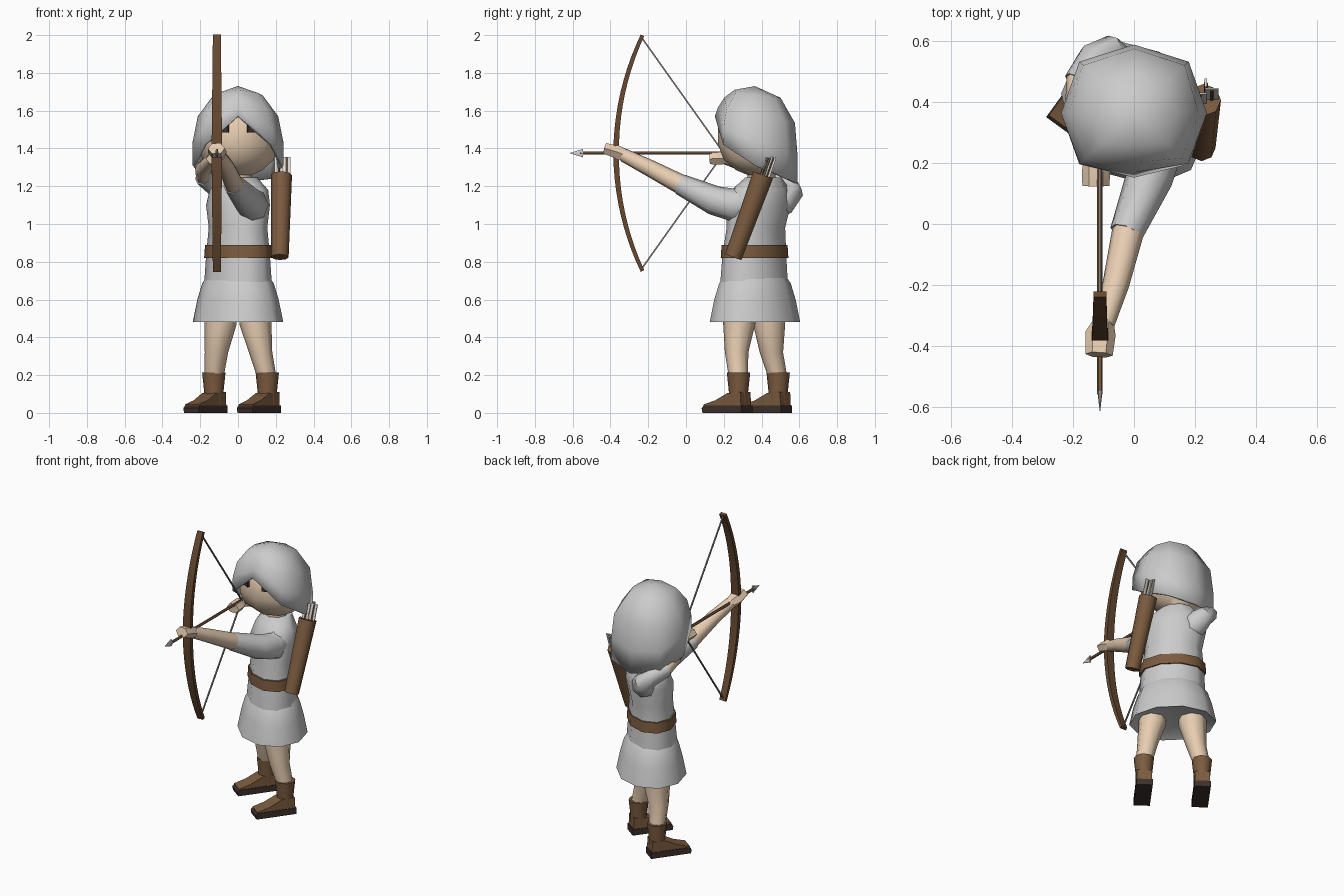
import bpy, math
from mathutils import Vector

if "Cube" in bpy.data.objects:
    bpy.data.objects.remove(bpy.data.objects["Cube"])

def mat(name, c):
    m = bpy.data.materials.new(name)
    m.diffuse_color = (*c, 1)
    m.use_nodes = True
    m.node_tree.nodes["Principled BSDF"].inputs["Base Color"].default_value = m.diffuse_color
    return m

SKIN = mat("skin", (0.80, 0.61, 0.44))
LEATHER = mat("leather", (0.20, 0.105, 0.05))
WOOD = mat("wood", (0.13, 0.065, 0.03))
DARK = mat("dark", (0.045, 0.03, 0.025))
STRING = mat("string", (0.25, 0.22, 0.2))
FEATHER = mat("feather", (0.72, 0.69, 0.64))

def make(name, verts, faces, m=None, angle=50):
    me = bpy.data.meshes.new(name)
    me.from_pydata(verts, [], faces)
    me.validate()
    me.shade_smooth()
    me.set_sharp_from_angle(angle=math.radians(angle))
    if m:
        me.materials.append(m)
    ob = bpy.data.objects.new(name, me)
    bpy.context.collection.objects.link(ob)
    return ob

def loft(name, rings, n=8, m=None, flat=False, turn=0, angle=50):
    """Rings (x, y, z, rx[, ry]) joined; flat keeps them horizontal, turned about z."""
    P = [Vector(r[:3]) for r in rings]
    phase, grow = (math.pi / 4, math.sqrt(2)) if n == 4 else (0, 1)
    verts = []
    for i, r in enumerate(rings):
        t = Vector((0, 0, 1)) if flat else (P[min(i + 1, len(P) - 1)] - P[max(i - 1, 0)]).normalized()
        u = Vector((math.cos(turn), math.sin(turn), 0))
        u = (u - t * t.dot(u)).normalized()
        v = t.cross(u)
        for k in range(n):
            a = 2 * math.pi * k / n + phase
            verts.append(P[i] + (u * (r[3] * math.cos(a)) + v * (r[-1] * math.sin(a))) * grow)
    faces = [(i * n + k, i * n + (k + 1) % n, (i + 1) * n + (k + 1) % n, (i + 1) * n + k)
             for i in range(len(rings) - 1) for k in range(n)]
    faces += [tuple(range(n))[::-1], tuple(range((len(rings) - 1) * n, len(rings) * n))]
    return make(name, verts, faces, m, angle)

def prism(name, profile, w, loc, turn, m):
    """Side profile (forward, up) extruded to half width w, facing -y turned about z."""
    f = Vector((-math.sin(turn), -math.cos(turn), 0))
    s = Vector((math.cos(turn), -math.sin(turn), 0))
    n = len(profile)
    verts = [Vector(loc) + f * a + s * (side * w) + Vector((0, 0, b))
             for side in (1, -1) for a, b in profile]
    faces = [tuple(range(n))[::-1], tuple(range(n, 2 * n))]
    faces += [(k, (k + 1) % n, n + (k + 1) % n, n + k) for k in range(n)]
    return make(name, verts, faces, m, 35)

# tunic: the body stands side-on, so its wide axis runs from front right to back left
SIDEON = math.radians(-45)
loft("skirt", [(0, .365, .505, .20, .155), (0, .365, .48, .265, .212), (0, .365, .60, .24, .188),
               (0, .365, .685, .212, .165), (0, .365, .72, .185, .145)], 10, flat=True, turn=SIDEON)
loft("tunic_body", [(0, .36, .67, .202, .155), (0, .362, .84, .193, .14), (0, .37, .98, .175, .132),
                    (0, .385, 1.10, .19, .145), (.005, .395, 1.18, .18, .125),
                    (.005, .41, 1.245, .105, .09)], 10, flat=True, turn=SIDEON)
loft("belt", [(0, .363, .82, .205, .149), (0, .363, .888, .20, .145)], 10, LEATHER, flat=True, turn=SIDEON)

# head and neck
loft("head", [(0, .40, 1.15, .07, .07), (0, .40, 1.26, .075, .075), (0, .385, 1.285, .13, .12),
              (0, .37, 1.34, .19, .17), (0, .365, 1.42, .205, .195), (0, .365, 1.53, .19, .195),
              (0, .365, 1.64, .13, .13)], 8, SKIN, flat=True)
for side in (-1, 1):
    prism("eye", [(-.018, -.02), (.012, -.02), (.012, .018), (-.018, .018)], .022,
          (side * .068, .195, 1.505), side * -.4, DARK)

# hood: columns running from the crown to a rim that drops towards the back
rim = [1.57, 1.42, 1.31, 1.24, 1.215, 1.24, 1.31, 1.42]
hv = [Vector((0, .365, 1.73))]
for f in (.88, .62, .3, 0):
    for k, zr in enumerate(rim):
        a = math.pi / 4 * k
        z = zr + (1.73 - zr) * f
        q = max(0, (z - 1.44) / .29)
        p = 2.5 if k in (0, 1, 7) else 1.95
        r = (1 - q ** p) ** (1 / p) * (1.06 if k % 2 else 1)
        hv.append(Vector((.24 * r * math.sin(a), .365 - .225 * r * math.cos(a), z)))
hf = [(0, 1 + k, 1 + (k + 1) % 8) for k in range(8)]
hf += [(1 + i * 8 + k, 9 + i * 8 + k, 9 + i * 8 + (k + 1) % 8, 1 + i * 8 + (k + 1) % 8)
       for i in range(3) for k in range(8)]
hood = make("hood", hv, hf, angle=60)
mod = hood.modifiers.new("thickness", 'SOLIDIFY')
mod.thickness, mod.offset = .015, -1

# legs, boots and soles, both turned towards the bow side
TURN = math.radians(36)
for side, (hx, hy), (ax, ay) in (("right", (-.092, .44), (-.128, .488)), ("left", (.092, .282), (.155, .278))):
    loft(side + "_leg", [(hx, hy, .52, .085), (hx, hy, .47, .085),
                         ((hx + ax) / 2 - .004, (hy + ay) / 2 - .012, .32, .062),
                         (ax, ay, .18, .05)], 8, SKIN, flat=True)
    loft(side + "_boot_shaft", [(ax, ay, .04, .05), (ax, ay, .10, .05), (ax, ay, .215, .062)],
         8, LEATHER, flat=True)
    prism(side + "_boot_foot", [(-.05, .02), (.19, .02), (.195, .045), (.12, .066), (.04, .105), (-.045, .11)],
          .046, (ax, ay, 0), TURN, LEATHER)
    prism(side + "_boot_sole", [(-.055, 0), (.20, 0), (.205, .025), (.19, .04), (-.055, .04)],
          .05, (ax, ay, 0), TURN, DARK)

# outstretched bow arm
loft("bow_sleeve", [(.06, .37, 1.12, .08, .10), (.08, .25, 1.10, .082, .088), (.05, .15, 1.125, .078),
                    (-.025, -.03, 1.21, .056)], 8)
loft("bow_forearm", [(-.015, -.005, 1.198, .054), (-.06, -.2, 1.30, .044), (-.1, -.33, 1.365, .036)],
     8, SKIN)
loft("bow_hand", [(-.1, -.325, 1.365, .036), (-.11, -.36, 1.38, .05, .04),
                  (-.115, -.43, 1.40, .045, .033)], 6, SKIN)

# bent drawing arm
loft("draw_sleeve", [(-.03, .43, 1.10, .085), (-.055, .52, 1.13, .08), (-.085, .562, 1.17, .06),
                     (-.135, .545, 1.21, .052), (-.185, .465, 1.25, .048)], 8)
loft("draw_forearm", [(-.178, .485, 1.242, .044), (-.185, .38, 1.29, .042), (-.135, .21, 1.345, .03)],
     8, SKIN)
loft("draw_hand", [(-.135, .22, 1.345, .032), (-.125, .18, 1.347, .046, .036),
                   (-.125, .125, 1.345, .045, .033)], 6, SKIN)

# bow, string and nocked arrow
R, BX, BZ = 1.465, -.112, 1.375
A = math.asin(.624 / R)
loft("bow_stave", [(BX, -.37 + R - R * math.cos(a), BZ + R * math.sin(a),
                    .028 - .007 * abs(a) / A, .015 - .005 * abs(a) / A)
                   for a in (A * i / 10 for i in range(-10, 11))], 4, WOOD)
for name, z in (("upper_string", .615), ("lower_string", -.615)):
    loft(name, [(BX, -.237, BZ + z, .004), (BX, .20, BZ, .004)], 4, STRING)
loft("arrow_shaft", [(BX, .20, BZ, .009), (BX, -.56, BZ, .009)], 6, LEATHER)
loft("arrow_head", [(BX, -.545, BZ, .009, .026), (BX, -.615, BZ, .001)], 6)

# quiver with spare arrows
loft("quiver", [(.222, .25, .825, .046), (.23, .408, 1.26, .056)], 8, LEATHER)
for dx, dy, flip in ((-.012, -.01, 0), (.028, .005, 0), (.008, .025, 1)):
    w = (.004, .014) if flip else (.022, .003)
    loft("spare_arrow_feather", [(.228 + dx, .395 + dy, 1.22, *w), (.228 + dx, .44 + dy, 1.355, *w)], 4, FEATHER)
    loft("spare_arrow", [(.228 + dx, .36 + dy, 1.13, .007), (.228 + dx, .438 + dy, 1.35, .007)], 5, LEATHER)
